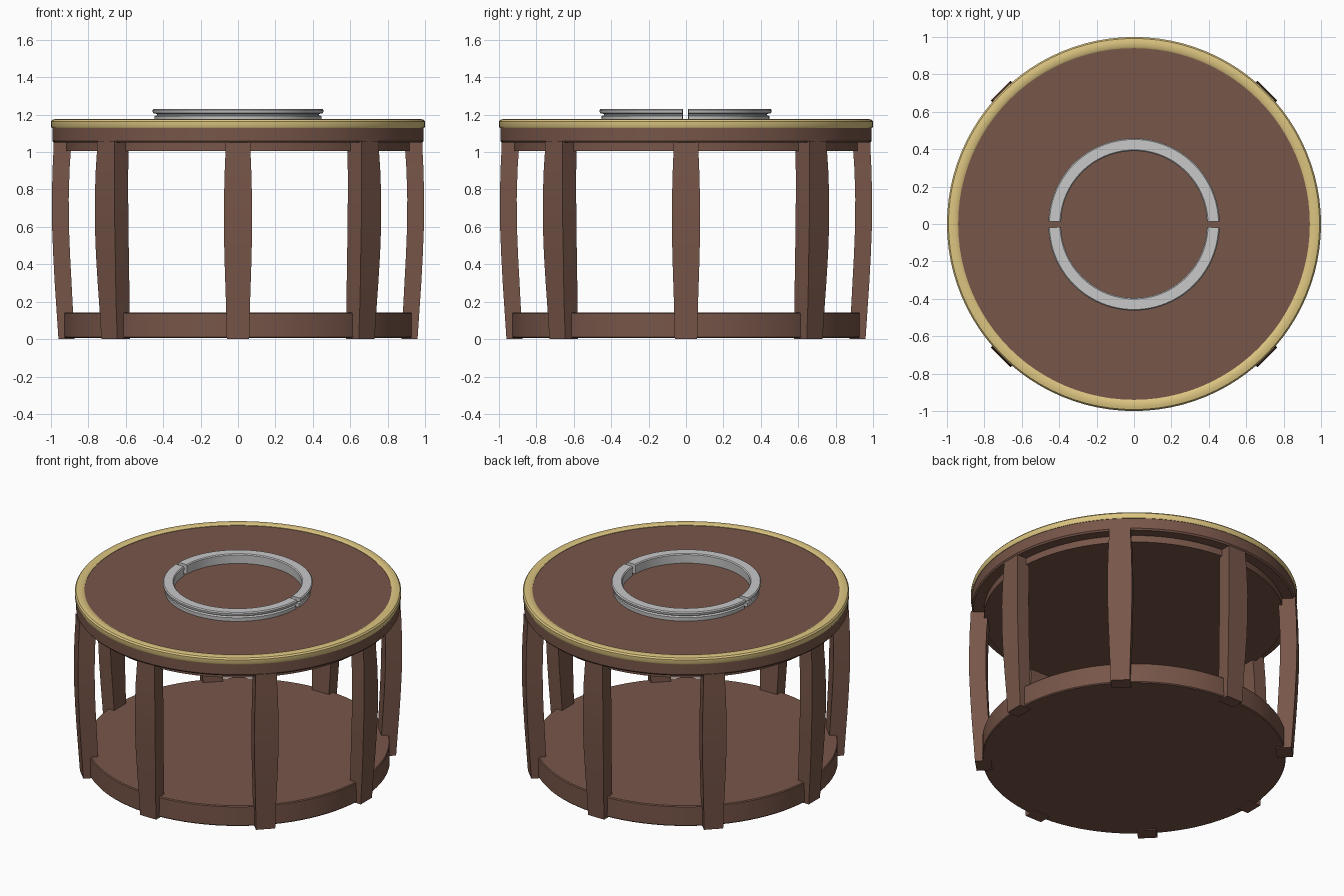
import bpy, bmesh, math

if "Cube" in bpy.data.objects:
    bpy.data.objects.remove(bpy.data.objects["Cube"])


def material(name, rgb):
    m = bpy.data.materials.new(name)
    m.diffuse_color = (*rgb, 1)
    m.use_nodes = True
    m.node_tree.nodes["Principled BSDF"].inputs["Base Color"].default_value = m.diffuse_color
    return m


WOOD = material("brown wood", (0.185, 0.092, 0.066))
GOLD = material("pale gold", (0.72, 0.56, 0.22))
SILVER = material("silver", (0.58, 0.58, 0.59))


def finish(name, bm, mat):
    bmesh.ops.recalc_face_normals(bm, faces=bm.faces)
    me = bpy.data.meshes.new(name)
    bm.to_mesh(me)
    bm.free()
    for p in me.polygons:
        p.use_smooth = True
    me.set_sharp_from_angle(angle=math.radians(35))
    me.materials.append(mat)
    ob = bpy.data.objects.new(name, me)
    bpy.context.collection.objects.link(ob)
    return ob


def ring(name, profile, mat, a0=0.0, a1=math.tau, n=96):
    """Sweep a closed (radius, z) outline around z; capped if not a full turn."""
    bm = bmesh.new()
    full = a1 - a0 > math.tau - 1e-6
    rows = []
    for i in range(n if full else n + 1):
        a = a0 + (a1 - a0) * i / n
        rows.append([bm.verts.new((r * math.cos(a), r * math.sin(a), z)) for r, z in profile])
    k = len(profile)
    for i in range(n):
        p, q = rows[i], rows[(i + 1) % len(rows)]
        for j in range(k):
            bm.faces.new((p[j], q[j], q[(j + 1) % k], p[(j + 1) % k]))
    if not full:
        bm.faces.new(rows[0])
        bm.faces.new(rows[-1])
    return finish(name, bm, mat)


def disc(name, profile, mat, n=96):
    """Stack of (radius, z) circles with flat ends."""
    bm = bmesh.new()
    rows = [[bm.verts.new((r * math.cos(math.tau * i / n), r * math.sin(math.tau * i / n), z))
             for i in range(n)] for r, z in profile]
    for p, q in zip(rows, rows[1:]):
        for i in range(n):
            bm.faces.new((p[i], p[(i + 1) % n], q[(i + 1) % n], q[i]))
    bm.faces.new(rows[0])
    bm.faces.new(rows[-1])
    return finish(name, bm, mat)


def leg(name, angle, push):
    """Bowed post: widest and furthest out near mid height."""
    bm = bmesh.new()
    c, s = math.cos(angle), math.sin(angle)
    rows = []
    for z, outer, inner, w in [(0, .960, .875, .060), (.15, .970, .882, .063),
                               (.3, .980, .890, .068), (.45, .988, .898, .073),
                               (.6, .994, .904, .075), (.75, .995, .905, .075),
                               (.9, .992, .901, .071), (1.02, .986, .893, .066),
                               (1.06, .985, .890, .066)]:
        rows.append([bm.verts.new((r * c - t * s, r * s + t * c, z)) for r, t in
                     [(outer + push, w), (outer + push, -w), (inner, -w), (inner, w)]])
    for p, q in zip(rows, rows[1:]):
        for j in range(4):
            bm.faces.new((p[j], p[(j + 1) % 4], q[(j + 1) % 4], q[j]))
    bm.faces.new(rows[0])
    bm.faces.new(rows[-1])
    return finish(name, bm, WOOD)


# Lower shelf, stepped top with apron
disc("lower_shelf", [(.925, .006), (.93, .012), (.93, .137), (.925, .143)], WOOD)
disc("table_top", [(.92, 1.005), (.92, 1.05), (.985, 1.05), (.993, 1.06),
                   (.993, 1.135), (.95, 1.167)], WOOD)

# Gold edge around the top
ring("gold_rim", [(.996, 1.13), (1.0, 1.137), (1.0, 1.163), (.992, 1.173), (.975, 1.177),
                  (.95, 1.176), (.94, 1.17), (.94, 1.13)], GOLD)

# Eight posts, the diagonal ones slightly proud of the edge
for i in range(8):
    leg(f"leg_{i + 1}", i * math.pi / 4, .013 if i % 2 else 0)

# Split metal ring with a groove around its side
ring_profile = [(.392, 1.16), (.445, 1.16), (.447, 1.192), (.434, 1.197), (.434, 1.204),
                (.455, 1.208), (.458, 1.224), (.452, 1.231), (.396, 1.231), (.39, 1.225)]
for name, start, dy in (("back_half_ring", 0, 0), ("front_half_ring", math.pi, -.005)):
    half = ring(name, ring_profile, SILVER, start + .03, start + math.pi - .03, 48)
    half.location.y = dy
